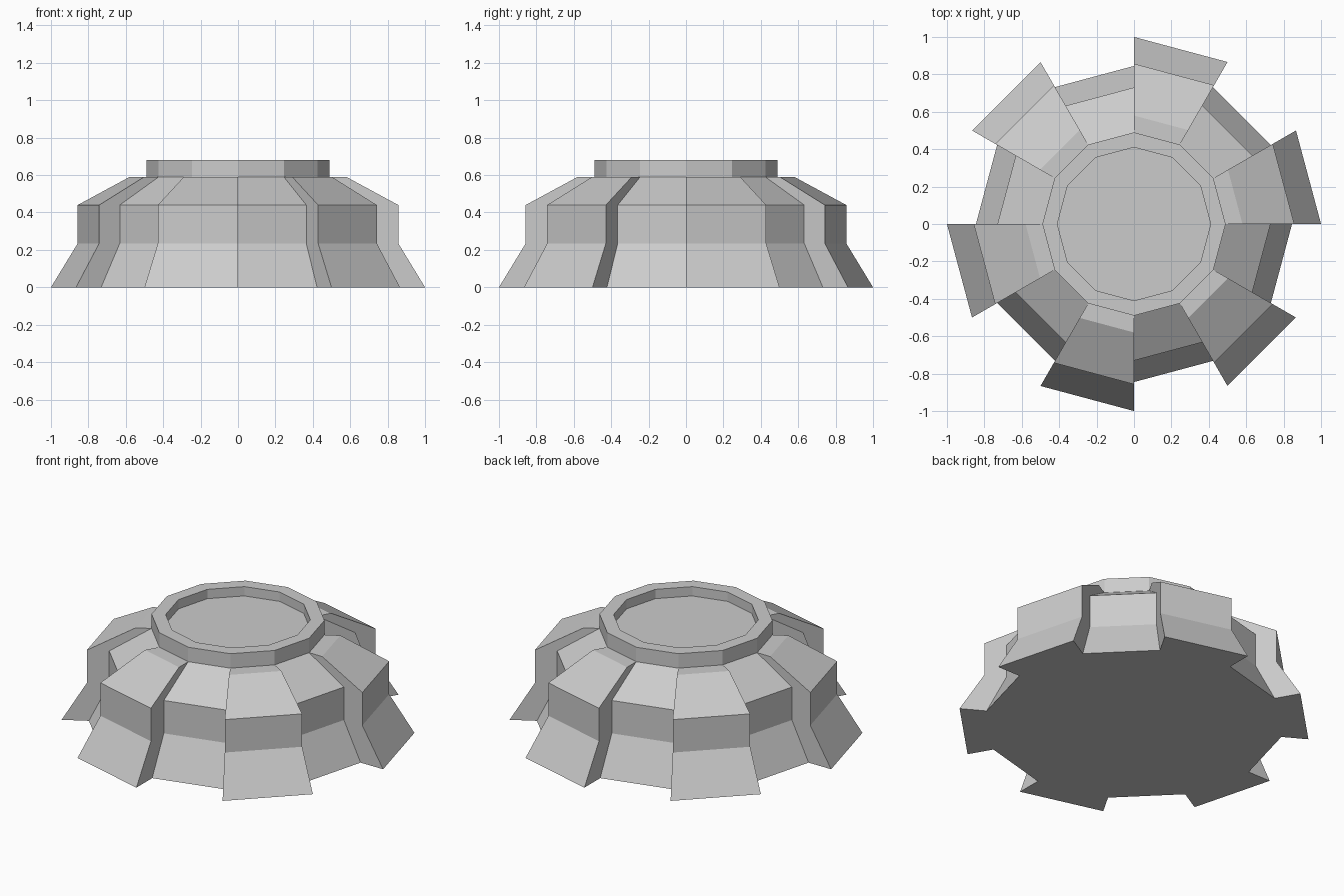
import bpy, bmesh
from math import sin, cos, pi

if "Cube" in bpy.data.objects:
    bpy.data.objects.remove(bpy.data.objects["Cube"])

SIDES = 12

# (radius, height) profiles, bottom to top
RAISED = [(1.0, 0), (0.857, 0.235), (0.857, 0.44), (0.58, 0.59), (0.49, 0.59)]
SUNKEN = [(0.845, 0), (0.73, 0.235), (0.73, 0.44), (0.49, 0.59)]
RIM = [(0.49, 0.59), (0.49, 0.68), (0.41, 0.68), (0.41, 0.622)]


def at(p, k):
    a = 2 * pi * k / SIDES
    return (p[0] * cos(a), p[0] * sin(a), p[1])


def face(bm, pts):
    bm.faces.new([bm.verts.new(p) for p in pts])


def sector(bm, profile, k):
    for p, q in zip(profile, profile[1:]):
        face(bm, [at(p, k), at(p, k + 1), at(q, k + 1), at(q, k)])


def finish(bm, name):
    bmesh.ops.remove_doubles(bm, verts=bm.verts, dist=1e-4)
    mesh = bpy.data.meshes.new(name)
    bm.to_mesh(mesh)
    bm.free()
    bpy.context.collection.objects.link(bpy.data.objects.new(name, mesh))


# Base: alternating raised and sunken panels joined by radial side walls
bm = bmesh.new()
outline = []
wall = RAISED + SUNKEN[-2::-1]
for k in range(SIDES):
    raised = k % 2 == 0
    profile = RAISED if raised else SUNKEN
    sector(bm, profile, k)
    pts = [at(p, k) for p in wall]
    face(bm, pts if raised else pts[::-1])
    outline += [at(profile[0], k), at(profile[0], k + 1)]
face(bm, outline[::-1])  # flat underside
finish(bm, "flared_base")

# Top rim with a shallow recessed floor
bm = bmesh.new()
for k in range(SIDES):
    sector(bm, RIM, k)
face(bm, [at(RIM[-1], k) for k in range(SIDES)])
finish(bm, "top_rim")
